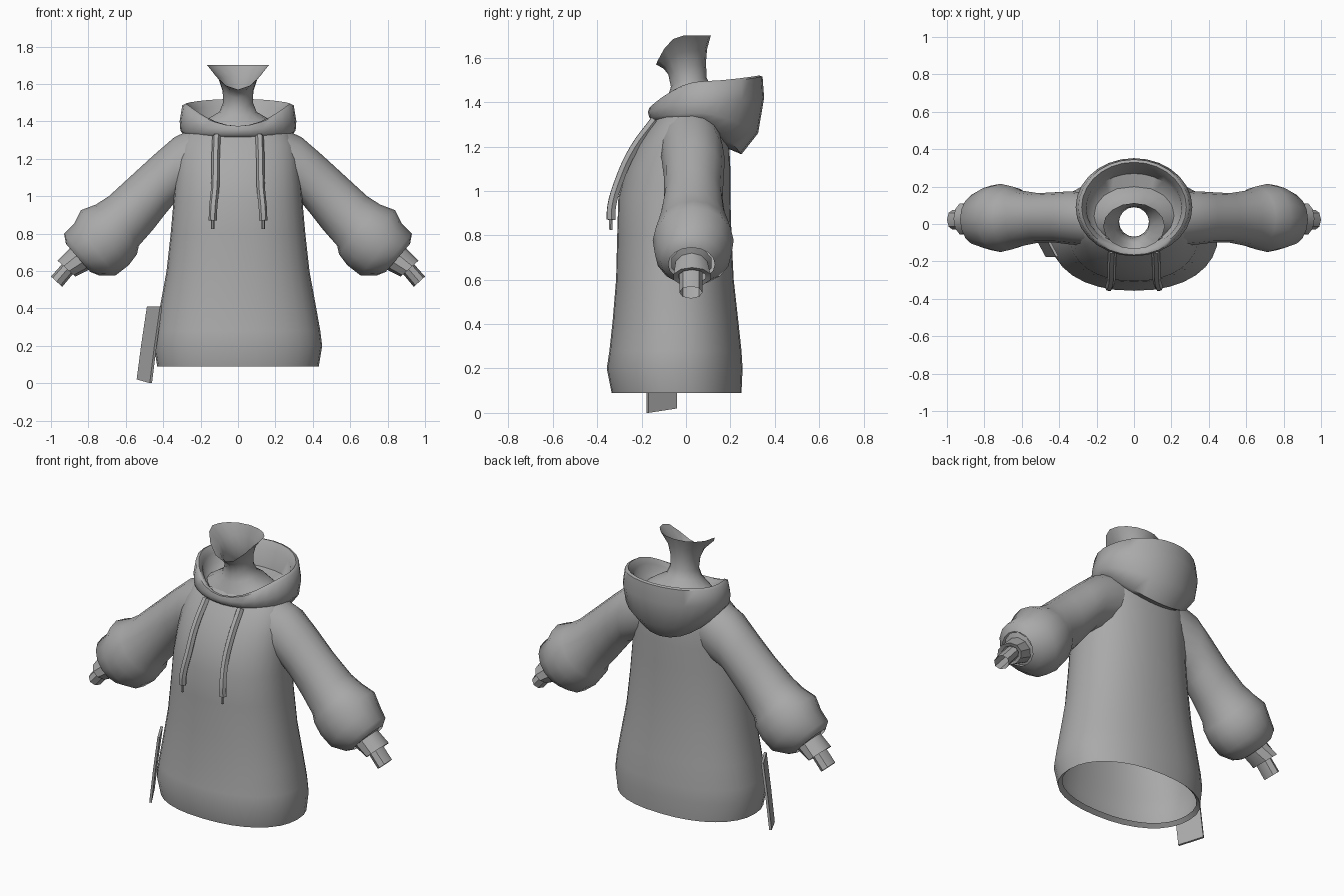
import bpy, bmesh, math
from mathutils import Vector

old = bpy.data.objects.get("Cube")
if old:
    bpy.data.objects.remove(old, do_unlink=True)

grey = bpy.data.materials.new("soft grey")
grey.use_nodes = True
COLOUR = (0.4, 0.4, 0.4, 1)
grey.diffuse_color = COLOUR
grey.node_tree.nodes["Principled BSDF"].inputs["Base Color"].default_value = COLOUR


def finish(obj, angle=50):
    obj.data.materials.append(grey)
    bpy.ops.object.select_all(action='DESELECT')
    obj.select_set(True)
    bpy.context.view_layer.objects.active = obj
    bpy.ops.object.shade_smooth_by_angle(angle=math.radians(angle))
    return obj


def loft(name, rings, cap=False, angle=50):
    """Skin a list of closed rings, each running counter-clockwise round the path."""
    bm = bmesh.new()
    rows = [[bm.verts.new(p) for p in ring] for ring in rings]
    n = len(rows[0])
    for a, b in zip(rows, rows[1:]):
        for i in range(n):
            j = (i + 1) % n
            bm.faces.new((a[i], a[j], b[j], b[i]))
    if cap:
        bm.faces.new(rows[-1])
        bm.faces.new(rows[0][::-1])
    mesh = bpy.data.meshes.new(name)
    bm.to_mesh(mesh)
    bm.free()
    obj = bpy.data.objects.new(name, mesh)
    bpy.context.collection.objects.link(obj)
    return finish(obj, angle)


def power(v, e):
    return math.copysign(abs(v) ** e, v)


def level(z, rx, front, back, n=32, e=0.9):
    """Horizontal oval with its own front and back depth."""
    mid, ry = (front + back) / 2, (back - front) / 2
    ts = [math.tau * i / n for i in range(n)]
    return [Vector((rx * power(math.cos(t), e), mid + ry * power(math.sin(t), e), z)) for t in ts]


# Torso, open at the hem and at the neck
torso = [(0.11, 0.41, -0.31, 0.23), (0.09, 0.432, -0.335, 0.25), (0.2, 0.45, -0.357, 0.255),
         (0.28, 0.44, -0.345, 0.25), (0.42, 0.415, -0.33, 0.235), (0.6, 0.382, -0.315, 0.215),
         (0.8, 0.36, -0.31, 0.205), (0.97, 0.345, -0.305, 0.2), (1.1, 0.335, -0.27, 0.2),
         (1.2, 0.325, -0.225, 0.195), (1.27, 0.31, -0.18, 0.185), (1.33, 0.28, -0.135, 0.17),
         (1.37, 0.22, -0.1, 0.14)]
loft("torso", [level(*r) for r in torso])


# Sleeves, cuffs and wrists, given by upper and lower outline points and depth
def limb_ring(side, top, low, front, back, n=16):
    up, dn = Vector((top[0], 0, top[1])), Vector((low[0], 0, low[1]))
    mid, half = (up + dn) / 2, (up - dn) / 2
    ring = []
    for i in range(n):
        t = math.tau * i / n
        p = mid + half * math.cos(t)
        p.y = (front + back) / 2 + (back - front) / 2 * math.sin(t)
        ring.append(Vector((p.x * side, p.y, p.z)))
    return ring if side > 0 else ring[::-1]


sleeve = [((0.2, 1.38), (0.2, 1.02), -0.12, 0.16), ((0.34, 1.315), (0.335, 0.97), -0.11, 0.175),
          ((0.45, 1.22), (0.385, 0.91), -0.1, 0.17), ((0.57, 1.11), (0.455, 0.82), -0.1, 0.165),
          ((0.69, 1.0), (0.53, 0.735), -0.12, 0.18), ((0.76, 0.955), (0.54, 0.69), -0.135, 0.2),
          ((0.84, 0.925), (0.585, 0.63), -0.15, 0.215), ((0.875, 0.855), (0.655, 0.576), -0.14, 0.205),
          ((0.93, 0.8), (0.74, 0.575), -0.115, 0.165), ((0.92, 0.745), (0.79, 0.595), -0.08, 0.13)]
cuff = [((0.91, 0.75), (0.78, 0.6), -0.07, 0.12), ((0.9, 0.72), (0.79, 0.61), -0.05, 0.1),
        ((0.965, 0.655), (0.87, 0.57), -0.06, 0.115), ((0.945, 0.645), (0.88, 0.585), -0.035, 0.09)]
wrist = [((0.92, 0.66), (0.865, 0.605), -0.03, 0.075), ((1.0, 0.57), (0.94, 0.515), -0.03, 0.075)]
for side, word in ((1, "left"), (-1, "right")):
    loft(word + "_sleeve", [limb_ring(side, *r) for r in sleeve], angle=60)
    loft(word + "_cuff", [limb_ring(side, *r, n=10) for r in cuff], angle=35)
    loft(word + "_wrist", [limb_ring(side, *r, n=8) for r in wrist], angle=35)


# Hood: rings whose height blends from front to side to back
def hood_ring(rx, front, back, zf, zs, zb, n=28):
    ring = level(0, rx, front, back, n, 1)
    mid, ry = (front + back) / 2, (back - front) / 2
    for p in ring:
        u = (p.y - mid) / ry
        p.z = zs + (zb - zs) * u ** 1.5 if u > 0 else zs + (zf - zs) * (-u) ** 2.2
    return ring


hood = [(0.25, -0.09, 0.19, 1.31, 1.31, 1.19), (0.285, -0.14, 0.25, 1.31, 1.325, 1.165),
        (0.308, -0.165, 0.325, 1.33, 1.35, 1.26), (0.312, -0.172, 0.352, 1.355, 1.4, 1.42),
        (0.298, -0.165, 0.345, 1.375, 1.485, 1.515), (0.28, -0.15, 0.33, 1.375, 1.495, 1.52),
        (0.255, -0.13, 0.3, 1.355, 1.46, 1.48), (0.25, -0.12, 0.27, 1.35, 1.4, 1.38),
        (0.2, -0.1, 0.17, 1.35, 1.37, 1.36)]
loft("hood", [hood_ring(*r) for r in hood], angle=60)

# Neck with a slanted, flared open top
neck = [(0.24, -0.11, 0.2, 1.35, 1.36, 1.37), (0.16, -0.095, 0.16, 1.39, 1.415, 1.425),
        (0.1, -0.08, 0.115, 1.43, 1.45, 1.46), (0.08, -0.068, 0.093, 1.47, 1.5, 1.51),
        (0.082, -0.08, 0.09, 1.525, 1.56, 1.58), (0.105, -0.1, 0.095, 1.55, 1.63, 1.64),
        (0.165, -0.135, 0.112, 1.57, 1.7, 1.7)]
loft("neck", [hood_ring(*r, n=16) for r in neck])


# Drawstrings with thin tips
def cord(name, points, radius):
    curve = bpy.data.curves.new(name, 'CURVE')
    curve.dimensions = '3D'
    curve.bevel_depth = radius
    curve.bevel_resolution = 1
    curve.resolution_u = 4
    curve.use_fill_caps = True
    spline = curve.splines.new('BEZIER')
    spline.bezier_points.add(len(points) - 1)
    for bp, p in zip(spline.bezier_points, points):
        bp.co = p
        bp.handle_left_type = bp.handle_right_type = 'AUTO'
    obj = bpy.data.objects.new(name, curve)
    bpy.context.collection.objects.link(obj)
    bpy.ops.object.select_all(action='DESELECT')
    obj.select_set(True)
    bpy.context.view_layer.objects.active = obj
    bpy.ops.object.convert(target='MESH')
    finish(bpy.context.object)


path = [(0.115, -0.14, 1.32), (0.12, -0.235, 1.19), (0.122, -0.3, 1.05), (0.133, -0.335, 0.93), (0.135, -0.338, 0.87)]
for side, word in ((1, "left"), (-1, "right")):
    cord(word + "_drawstring", [(x * side, y, z) for x, y, z in path], 0.022)
    cord(word + "_drawstring_tip", [(0.135 * side, -0.338, 0.88), (0.135 * side, -0.34, 0.825)], 0.009)

# Hanging strap on the right hip
across = Vector((-0.07, 0.13, 0))
thick = Vector((-0.012, -0.007, 0))
rows = []
for corner in (Vector((-0.46, -0.17, 0)), Vector((-0.435, -0.17, 0.2)), Vector((-0.405, -0.17, 0.41))):
    far = corner + across + Vector((0, 0, 0.02 * (0.41 - corner.z) / 0.41))
    rows.append([corner, corner + thick, far + thick, far])
loft("hip_strap", rows, cap=True, angle=30)
